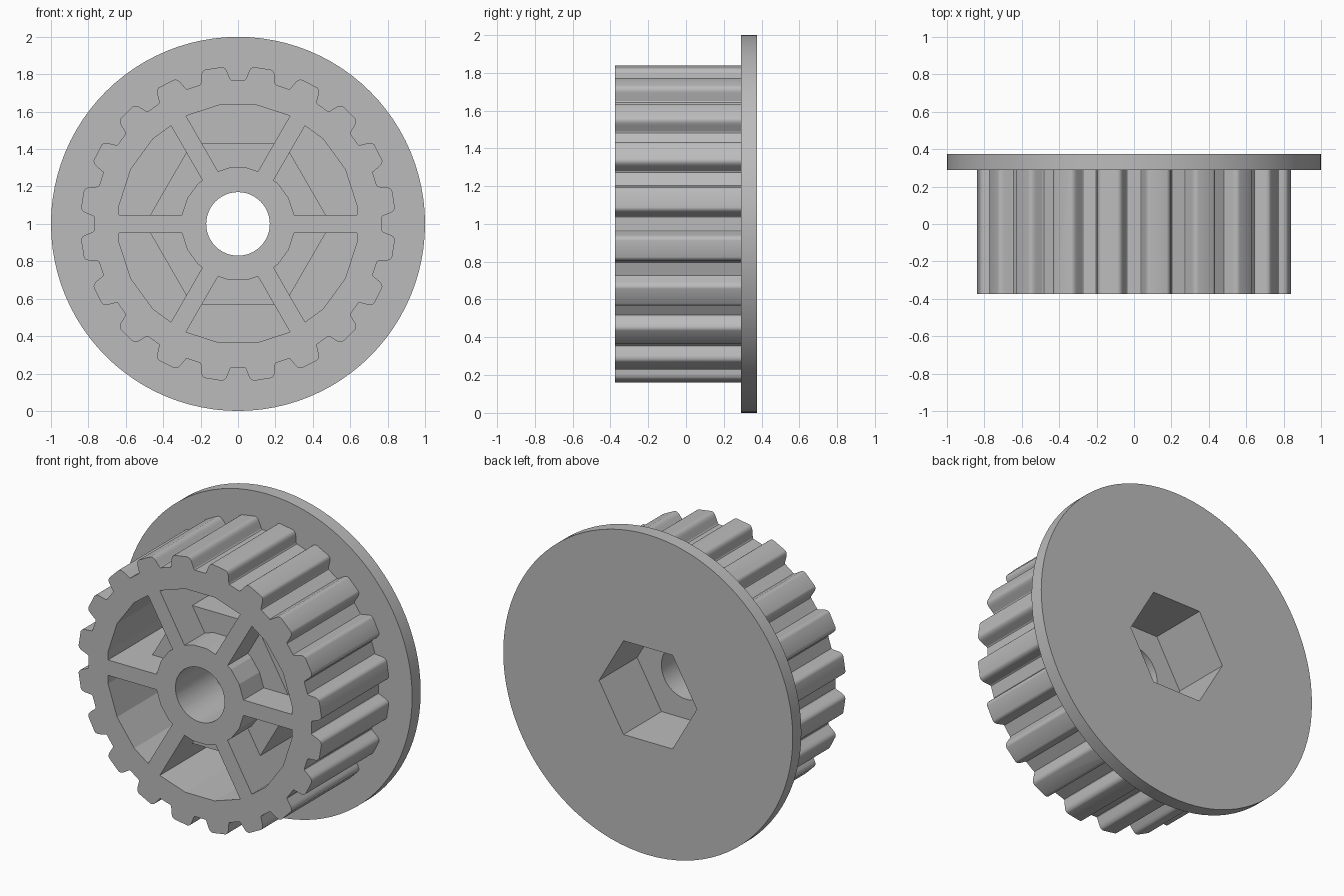
import bpy, bmesh, math

if "Cube" in bpy.data.objects:
    bpy.data.objects.remove(bpy.data.objects["Cube"])

FRONT, FLANGE, BACK = -0.375, 0.29, 0.375   # depth stations along y
INNER = 0.33                                # joining depth inside the flange

mat = bpy.data.materials.new("grey_plastic")
mat.diffuse_color = (0.5, 0.5, 0.5, 1)
mat.use_nodes = True
mat.node_tree.nodes["Principled BSDF"].inputs["Base Color"].default_value = mat.diffuse_color


def prism(name, pts, y0, y1):
    """Extrude an (x, z) outline, centred on the axle, along y."""
    bm = bmesh.new()
    a = [bm.verts.new((x, y0, z + 1)) for x, z in pts]
    b = [bm.verts.new((x, y1, z + 1)) for x, z in pts]
    n = len(pts)
    bm.faces.new(a)
    bm.faces.new(b[::-1])
    for i in range(n):
        j = (i + 1) % n
        bm.faces.new((a[j], a[i], b[i], b[j]))
    bmesh.ops.recalc_face_normals(bm, faces=bm.faces)
    me = bpy.data.meshes.new(name)
    bm.to_mesh(me)
    bm.free()
    ob = bpy.data.objects.new(name, me)
    bpy.context.collection.objects.link(ob)
    me.materials.append(mat)
    return ob


def polar(r, deg):
    t = math.radians(deg)
    return r * math.cos(t), r * math.sin(t)


def ring(r, n, offset=0):
    return [polar(r, offset + 360 * i / n) for i in range(n)]


def combine(body, tool, op):
    m = body.modifiers.new(op, 'BOOLEAN')
    m.operation, m.object, m.solver = op, tool, 'EXACT'
    bpy.context.view_layer.objects.active = body
    bpy.ops.object.modifier_apply(modifier=m.name)
    bpy.data.objects.remove(tool)


# Tooth half profile as (angle from tooth centre, radius), with a rounded tip
half = [(6.3, 0.77), (5.9, 0.775)]
p, c, q = (5.0, 0.812), (4.4, 0.841), (3.0, 0.843)
for i in range(8):
    t = i / 7
    half.append(tuple((1 - t) ** 2 * p[k] + 2 * t * (1 - t) * c[k] + t * t * q[k]
                      for k in (0, 1)))
tooth = [(-a, r) for a, r in half] + [(a, r) for a, r in reversed(half)]
gear = [polar(r, 9 + 18 * k + a) for k in range(20) for a, r in tooth]

# Toothed drum joined to the flange
pulley = prism("toothed_pulley", gear, FRONT, INNER)
combine(pulley, prism("flange", ring(1.0, 96), FLANGE, BACK), 'UNION')

# Hollow front
combine(pulley, prism("hollow", ring(0.643, 20, 9), FRONT - 0.1, FLANGE), 'DIFFERENCE')

# Hub, hexagonal nut boss and spokes inside the hollow
combine(pulley, prism("hub", ring(0.304, 20, 9), FRONT, INNER), 'UNION')
combine(pulley, prism("nut_boss", ring(0.497, 6), -0.175, INNER), 'UNION')
for deg in (0, 60, 120):
    t = math.radians(deg)
    box = [(-0.69, -0.048), (0.69, -0.048), (0.69, 0.048), (-0.69, 0.048)]
    spoke = [(x * math.cos(t) - z * math.sin(t), x * math.sin(t) + z * math.cos(t))
             for x, z in box]
    combine(pulley, prism("spoke", spoke, FRONT, INNER), 'UNION')

# Hexagonal nut recess at the back and round axle bore
combine(pulley, prism("nut_recess", ring(0.338, 6), 0.0, BACK + 0.1), 'DIFFERENCE')
combine(pulley, prism("bore", ring(0.17, 48), FRONT - 0.1, BACK + 0.1), 'DIFFERENCE')

# Smooth round surfaces, crisp edges elsewhere
bpy.ops.object.select_all(action='DESELECT')
pulley.select_set(True)
bpy.context.view_layer.objects.active = pulley
bpy.ops.object.shade_smooth_by_angle(angle=math.radians(17))
